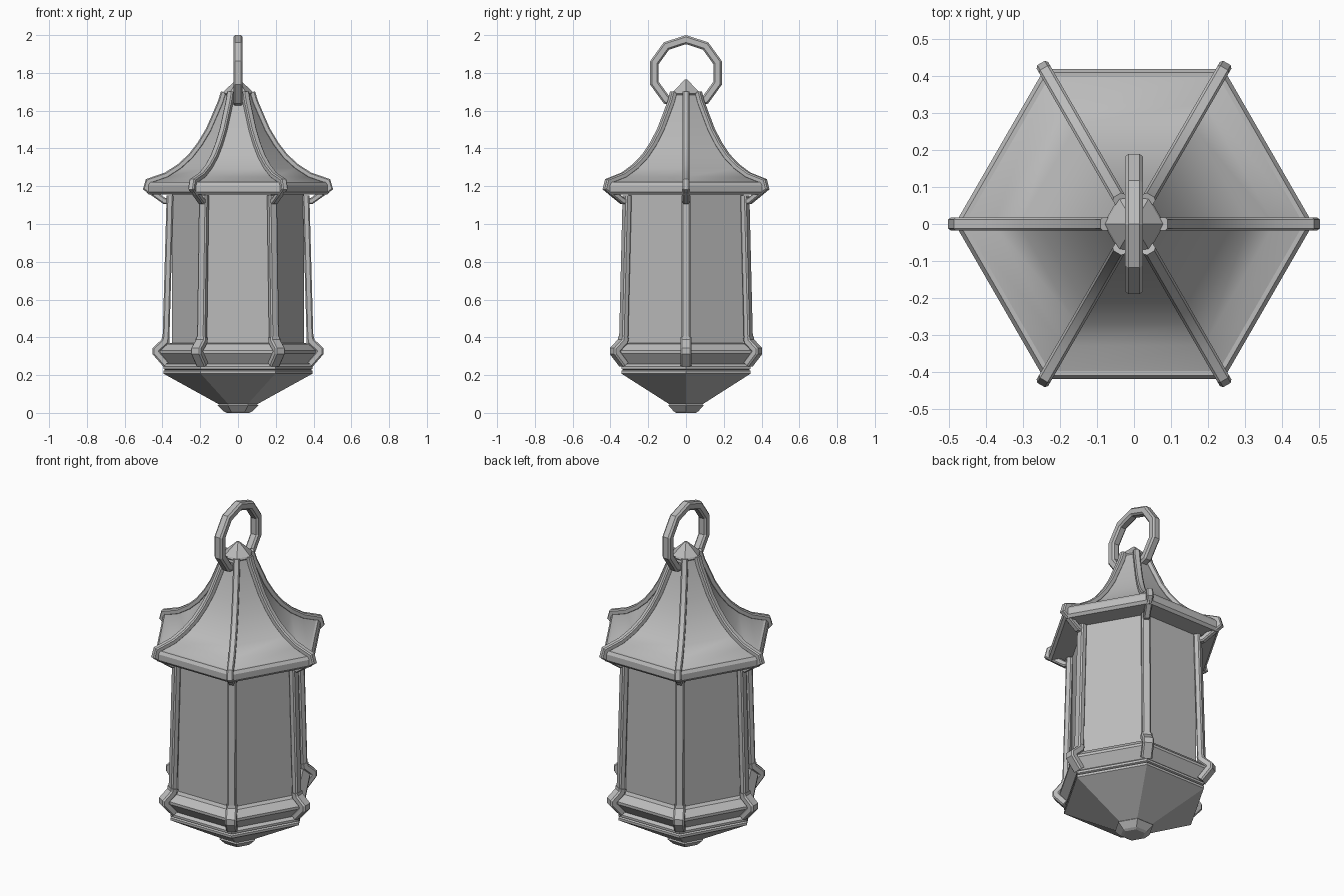
import bpy, bmesh, math
from mathutils import Vector, Matrix

cube = bpy.data.objects.get("Cube")
if cube:
    bpy.data.objects.remove(cube, do_unlink=True)

SIDES = 6

# One grey metal for the whole lantern
metal = bpy.data.materials.new("grey_metal")
metal.use_nodes = True
grey = (0.5, 0.5, 0.5, 1)
metal.diffuse_color = grey
metal.node_tree.nodes["Principled BSDF"].inputs["Base Color"].default_value = grey


def finish(name, bm, smooth=False):
    bmesh.ops.recalc_face_normals(bm, faces=bm.faces)
    mesh = bpy.data.meshes.new(name)
    bm.to_mesh(mesh)
    bm.free()
    mesh.materials.append(metal)
    obj = bpy.data.objects.new(name, mesh)
    bpy.context.collection.objects.link(obj)
    if smooth:
        bpy.ops.object.select_all(action="DESELECT")
        obj.select_set(True)
        bpy.context.view_layer.objects.active = obj
        bpy.ops.object.shade_smooth_by_angle(angle=math.radians(30))
    return obj


def skin(bm, rings, closed=False):
    """Bridge rings of vertices with quads, capping the ends if open."""
    n = len(rings[0])
    pairs = list(zip(rings, rings[1:]))
    if closed:
        pairs.append((rings[-1], rings[0]))
    else:
        bm.faces.new(rings[0])
        bm.faces.new(rings[-1])
    for a, b in pairs:
        for i in range(n):
            j = (i + 1) % n
            bm.faces.new((a[i], a[j], b[j], b[i]))


def hexagonal(name, profile, smooth=False):
    """Six-sided solid from (corner radius, height) points."""
    bm = bmesh.new()
    rings = []
    for r, z in profile:
        angles = [math.tau * i / SIDES for i in range(SIDES)]
        rings.append([bm.verts.new((r * math.cos(a), r * math.sin(a), z)) for a in angles])
    skin(bm, rings)
    return finish(name, bm, smooth)


def chamfered(w, d):
    """Rectangle with cut corners, half width w and half depth d."""
    c = 0.4 * min(w, d)
    return [(w, d - c), (w - c, d), (c - w, d), (-w, d - c),
            (-w, c - d), (c - w, -d), (w - c, -d), (w, c - d)]


def corner_bars(name, path, w, d, smooth=False):
    """Chamfered bar along (radius, height) points, repeated at each corner."""
    points = [Vector(p) for p in path]
    for k in range(SIDES):
        bm = bmesh.new()
        rings = []
        for i, p in enumerate(points):
            before = (p - points[i - 1]).normalized() if i else None
            after = (points[i + 1] - p).normalized() if i + 1 < len(points) else None
            t = ((before or after) + (after or before)).normalized()
            stretch = 1 / max(0.6, t.dot(after or before))
            normal = Vector((-t.y, t.x)) * stretch
            rings.append([bm.verts.new((p.x + normal.x * v, u, p.y + normal.y * v))
                          for u, v in chamfered(w, d)])
        skin(bm, rings)
        bm.transform(Matrix.Rotation(math.tau * k / SIDES, 4, "Z"))
        finish(f"{name}_{k + 1}", bm, smooth)


# Body panels
hexagonal("body_panels", [(0.35, 0.34), (0.35, 1.17)])

# Roof shell, eave moulding and finial
roof_curve = [(0.465, 1.22), (0.38, 1.25), (0.31, 1.295), (0.25, 1.35), (0.2, 1.415),
              (0.155, 1.49), (0.12, 1.57), (0.09, 1.64), (0.075, 1.69)]
hexagonal("roof", [(0.465, 1.17)] + roof_curve, smooth=True)
hexagonal("eave_moulding", [(0.34, 1.155), (0.47, 1.155), (0.485, 1.17),
                            (0.485, 1.205), (0.473, 1.222), (0.455, 1.222), (0.445, 1.2)])
hexagonal("finial", [(0.055, 1.66), (0.083, 1.69), (0.078, 1.7), (0.008, 1.765)])

# Base band, lower ring and tapered bottom
hexagonal("base_band", [(0.35, 0.37), (0.385, 0.365), (0.425, 0.33),
                        (0.425, 0.315), (0.375, 0.255), (0.34, 0.25)])
hexagonal("lower_ring", [(0.37, 0.265), (0.38, 0.255), (0.395, 0.245),
                         (0.395, 0.232), (0.385, 0.228), (0.395, 0.222), (0.395, 0.208),
                         (0.1, 0.045)])
hexagonal("bottom_tip", [(0.1, 0.047), (0.108, 0.04), (0.075, 0.008), (0.06, 0)])

# Roof ribs that hook under the eave
rib_path = [(r, z + 0.008) for r, z in reversed(roof_curve[1:])]
rib_path += [(0.475, 1.225), (0.485, 1.19), (0.39, 1.122), (0.365, 1.122)]
corner_bars("roof_rib", rib_path, 0.018, 0.016, smooth=True)

# Corner posts and their lower brackets
corner_bars("corner_post", [(0.36, 1.15), (0.382, 0.36)], 0.024, 0.018)
corner_bars("base_bracket", [(0.382, 0.4), (0.386, 0.378), (0.432, 0.335),
                             (0.432, 0.318), (0.38, 0.258)], 0.03, 0.02)

# Ten-sided hanging ring
bm = bmesh.new()
rings = []
for i in range(10):
    a = math.pi / 2 + math.tau * i / 10
    rings.append([bm.verts.new((u, (0.176 + v) * math.cos(a), 1.8 + (0.176 + v) * math.sin(a)))
                  for u, v in chamfered(0.025, 0.024)])
skin(bm, rings, closed=True)
finish("hanging_ring", bm)
